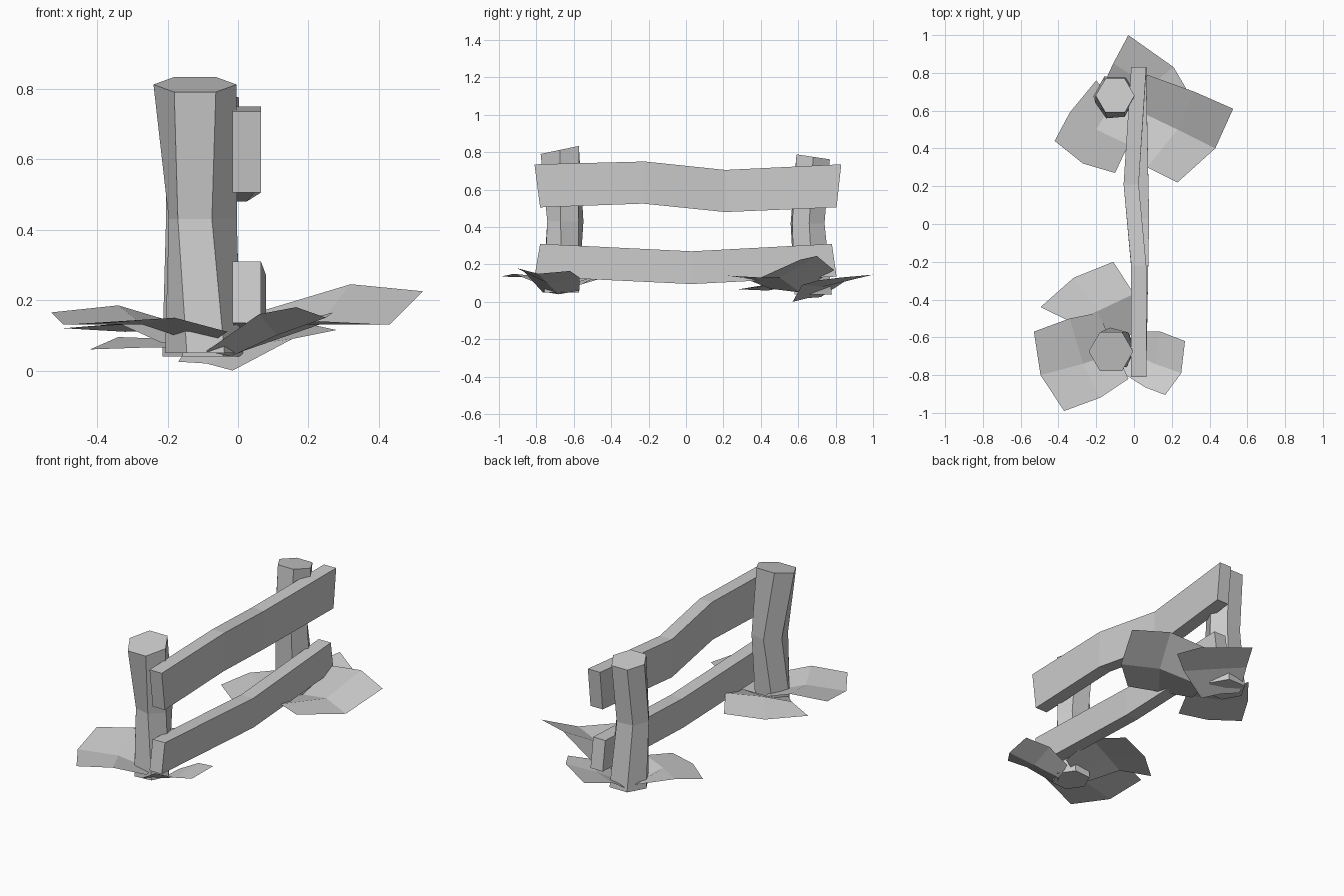
import bpy
from math import cos, sin, radians


def make(name, verts, faces):
    mesh = bpy.data.meshes.new(name)
    mesh.from_pydata(verts, [], faces)
    mesh.update()
    obj = bpy.data.objects.new(name, mesh)
    bpy.context.collection.objects.link(obj)
    return obj


def loft(name, rings):
    """Skin a list of equal-length rings and cap both ends."""
    n = len(rings[0])
    verts = [v for ring in rings for v in ring]
    faces = [(r * n + i, r * n + (i + 1) % n, (r + 1) * n + (i + 1) % n, (r + 1) * n + i)
             for r in range(len(rings) - 1) for i in range(n)]
    last = (len(rings) - 1) * n
    faces += [tuple(reversed(range(n))), tuple(range(last, last + n))]
    return make(name, verts, faces)


def post(name, sections):
    """Six-sided post; section = x, y, z, radius, twist in degrees, slope along y."""
    rings = []
    for x, y, z, r, twist, slope in sections:
        ring = []
        for i in range(6):
            a = radians(60 * i + twist)
            ring.append((x + r * cos(a), y + r * sin(a), z + slope * r * sin(a)))
        rings.append(ring)
    loft(name, rings)


def rail(name, sections):
    """Warped plank; section = x centre, y bottom, y top, z bottom, z top."""
    h = 0.04
    loft(name, [[(x - h, yb, zb), (x - h, yt, zt), (x + h, yt, zt), (x + h, yb, zb)]
                for x, yb, yt, zb, zt in sections])


def leaf(name, *points):
    """Folded sheet from three rows (tip, middle, base) of three points."""
    faces = [(3 * r + c, 3 * r + c + 1, 3 * r + c + 4, 3 * r + c + 3)
             for r in range(2) for c in range(2)]
    make(name, points, faces)


# Posts
post("front_post", [(-0.10, -0.67, 0.05, 0.107, 5, 0),
                    (-0.10, -0.645, 0.43, 0.10, -15, 0),
                    (-0.122, -0.675, 0.812, 0.118, 0, 0.21)])
post("back_post", [(-0.10, 0.68, 0.04, 0.115, 0, 0),
                   (-0.105, 0.65, 0.42, 0.10, 5, 0),
                   (-0.10, 0.68, 0.775, 0.103, 0, -0.15)])

# Rails
rail("upper_rail", [(0.025, -0.78, -0.81, 0.505, 0.735),
                    (0.025, -0.23, -0.22, 0.525, 0.75),
                    (-0.015, 0.21, 0.21, 0.48, 0.705),
                    (0.025, 0.805, 0.83, 0.505, 0.735)])
rail("lower_rail", [(0.025, -0.81, -0.78, 0.135, 0.31),
                    (0.04, 0.03, 0.03, 0.095, 0.27),
                    (0.025, 0.805, 0.78, 0.135, 0.31)])

# Leaves around the front post
leaf("front_leaf_inner",
     (-0.495, -0.44, 0.12), (-0.32, -0.285, 0.11), (-0.11, -0.20, 0.12),
     (-0.33, -0.52, 0.13), (-0.19, -0.46, 0.145), (0.0, -0.37, 0.15),
     (-0.22, -0.65, 0.08), (-0.11, -0.63, 0.06), (0.02, -0.57, 0.09))
leaf("front_leaf_left",
     (-0.53, -0.57, 0.165), (-0.495, -0.80, 0.13), (-0.37, -0.99, 0.135),
     (-0.34, -0.50, 0.185), (-0.27, -0.74, 0.13), (-0.18, -0.92, 0.15),
     (-0.19, -0.47, 0.14), (-0.09, -0.68, 0.07), (-0.03, -0.82, 0.11))
leaf("front_leaf_right",
     (0.165, -0.905, 0.18), (0.25, -0.79, 0.15), (0.27, -0.62, 0.165),
     (0.06, -0.865, 0.16), (0.11, -0.74, 0.10), (0.14, -0.57, 0.13),
     (-0.09, -0.77, 0.055), (-0.02, -0.68, 0.04), (0.01, -0.57, 0.06))

# Leaves around the back post
leaf("back_leaf_outer",
     (-0.03, 1.0, 0.145), (0.21, 0.83, 0.13), (0.28, 0.71, 0.115),
     (-0.11, 0.85, 0.11), (0.08, 0.73, 0.08), (0.155, 0.62, 0.09),
     (-0.17, 0.72, 0.025), (-0.09, 0.65, 0.02), (-0.015, 0.57, 0.0))
leaf("back_leaf_right",
     (0.525, 0.61, 0.225), (0.43, 0.40, 0.13), (0.23, 0.22, 0.14),
     (0.32, 0.70, 0.245), (0.23, 0.50, 0.13), (0.07, 0.30, 0.13),
     (0.07, 0.79, 0.17), (0.0, 0.61, 0.05), (-0.05, 0.45, 0.07))
leaf("back_leaf_left",
     (-0.10, 0.27, 0.065), (-0.27, 0.32, 0.065), (-0.42, 0.44, 0.06),
     (-0.03, 0.42, 0.09), (-0.20, 0.50, 0.09), (-0.34, 0.59, 0.095),
     (0.02, 0.57, 0.08), (-0.11, 0.65, 0.04), (-0.20, 0.76, 0.09))
